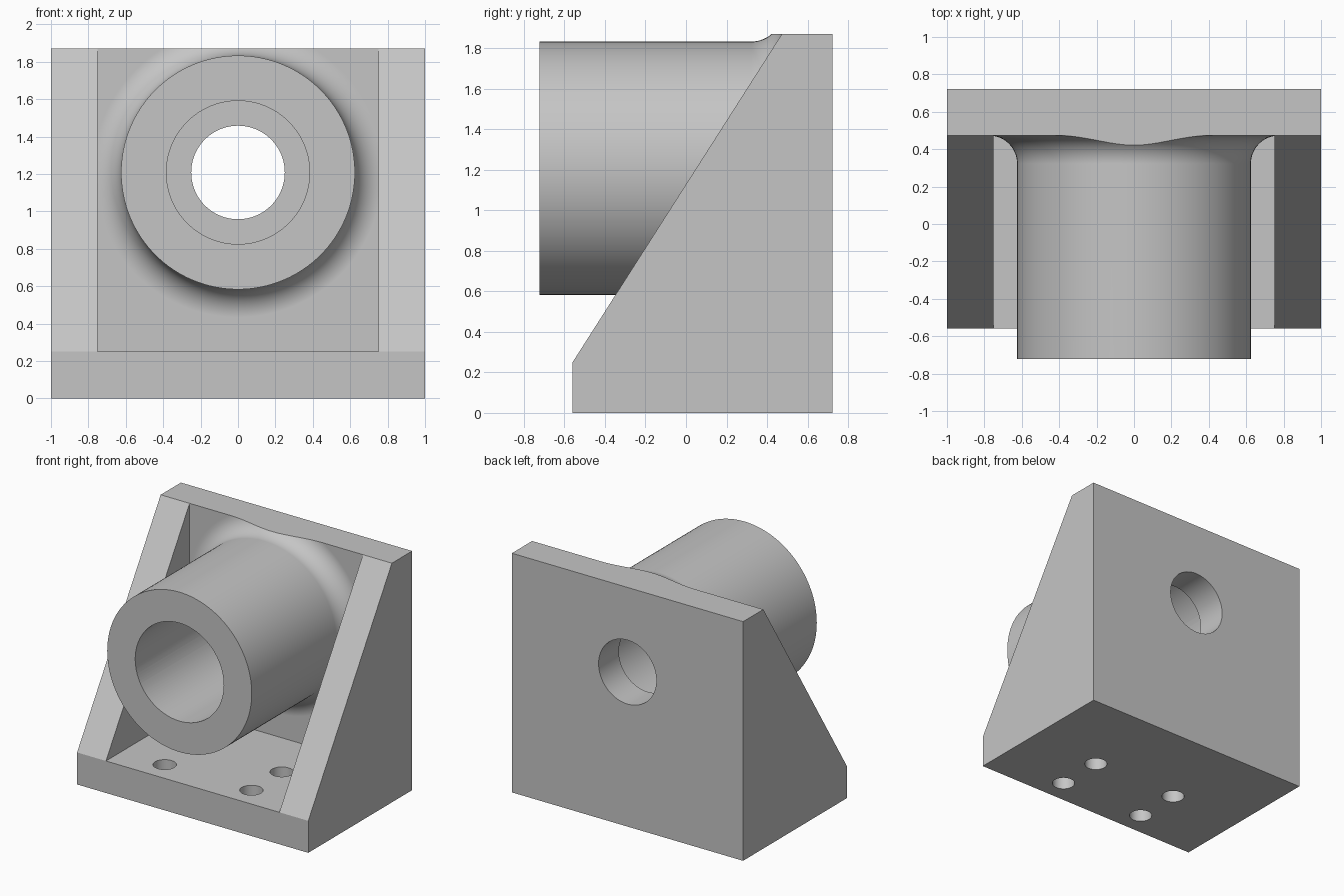
import bpy, bmesh, math
from mathutils import Matrix

cube = bpy.data.objects.get("Cube")
if cube:
    bpy.data.objects.remove(cube, do_unlink=True)

# Main dimensions
HEIGHT, BASE, WALL_Y, BACK, FRONT = 1.87, 0.25, 0.473, 0.723, -0.56
AXIS_Z, BOSS_R, FILLET = 1.208, 0.625, 0.15
SPARE = 0.3  # extra wall height, trimmed off after the boss is joined

grey = bpy.data.materials.new("plain grey")
grey.use_nodes = True
grey.diffuse_color = (0.56, 0.56, 0.56, 1)
grey.node_tree.nodes["Principled BSDF"].inputs["Base Color"].default_value = grey.diffuse_color


def make(name, bm):
    bmesh.ops.recalc_face_normals(bm, faces=bm.faces)
    mesh = bpy.data.meshes.new(name)
    bm.to_mesh(mesh)
    bm.free()
    mesh.materials.append(grey)
    obj = bpy.data.objects.new(name, mesh)
    bpy.context.collection.objects.link(obj)
    return obj


def prism(name, profile, x0, x1):
    """Side profile of (y, z) points extruded along x."""
    bm = bmesh.new()
    face = bm.faces.new([bm.verts.new((x0, y, z)) for y, z in profile])
    new = bmesh.ops.extrude_face_region(bm, geom=[face])["geom"]
    moved = [v for v in new if isinstance(v, bmesh.types.BMVert)]
    bmesh.ops.translate(bm, verts=moved, vec=(x1 - x0, 0, 0))
    return make(name, bm)


def lathe(name, profile, steps=128):
    """Profile of (radius, y) points, starting and ending on the axis, spun about y."""
    bm = bmesh.new()
    verts = [bm.verts.new((r, y, AXIS_Z)) for r, y in profile]
    edges = [bm.edges.new(pair) for pair in zip(verts, verts[1:])]
    bmesh.ops.spin(bm, geom=verts + edges, cent=(0, 0, AXIS_Z), axis=(0, 1, 0),
                   angle=math.tau, steps=steps, use_duplicate=False)
    bmesh.ops.remove_doubles(bm, verts=bm.verts, dist=1e-5)
    return make(name, bm)


def combine(target, tool, operation):
    bpy.context.view_layer.objects.active = target
    mod = target.modifiers.new(operation, 'BOOLEAN')
    mod.operation, mod.solver, mod.object = operation, 'EXACT', tool
    bpy.ops.object.modifier_apply(modifier=mod.name)
    bpy.data.objects.remove(tool, do_unlink=True)


def box_profile(y0, y1, z0, z1):
    return [(y0, z0), (y1, z0), (y1, z1), (y0, z1)]


# Base, back wall and sloping side gussets as one wedge with a pocket
bracket = prism("bearing_bracket", [
    (FRONT, 0), (BACK, 0), (BACK, HEIGHT + SPARE), (WALL_Y, HEIGHT + SPARE),
    (WALL_Y, HEIGHT), (FRONT, BASE)], -1, 1)
pocket = prism("pocket", box_profile(-1, WALL_Y, BASE, HEIGHT + 1), -0.75, 0.75)
combine(bracket, pocket, 'DIFFERENCE')

# Round boss, flaring into the wall with a fillet
flare = []
for i in range(17):
    a = math.pi / 2 * i / 16
    flare.append((BOSS_R + FILLET * (1 - math.cos(a)),
                  WALL_Y - FILLET * (1 - math.sin(a))))
boss = lathe("boss", [(0, -BACK), (BOSS_R, -BACK)] + flare
             + [(BOSS_R + FILLET, 0.6), (0, 0.6)])
combine(bracket, boss, 'UNION')

# Trim everything level with the top of the wall
trim = prism("trim", box_profile(-1, 1, HEIGHT, HEIGHT + 1), -2, 2)
combine(bracket, trim, 'DIFFERENCE')

# Stepped bore: wide in the boss, narrow through the wall
bore = lathe("bore", [(0, -1), (0.383, -1), (0.383, WALL_Y),
                      (0.25, WALL_Y), (0.25, 1), (0, 1)])
combine(bracket, bore, 'DIFFERENCE')

# Four bolt holes through the base
for x in (-0.375, 0.375):
    for y in (-0.37, 0.005):
        bm = bmesh.new()
        bmesh.ops.create_cone(bm, cap_ends=True, segments=48, radius1=0.083,
                              radius2=0.083, depth=0.5,
                              matrix=Matrix.Translation((x, y, BASE / 2)))
        combine(bracket, make("bolt_hole", bm), 'DIFFERENCE')

# Smooth curved faces, keep corners crisp and flat faces even
bpy.ops.object.select_all(action='DESELECT')
bracket.select_set(True)
bpy.context.view_layer.objects.active = bracket
bpy.ops.object.shade_smooth_by_angle(angle=math.radians(25))
even = bracket.modifiers.new("even_shading", 'WEIGHTED_NORMAL')
even.keep_sharp = True
